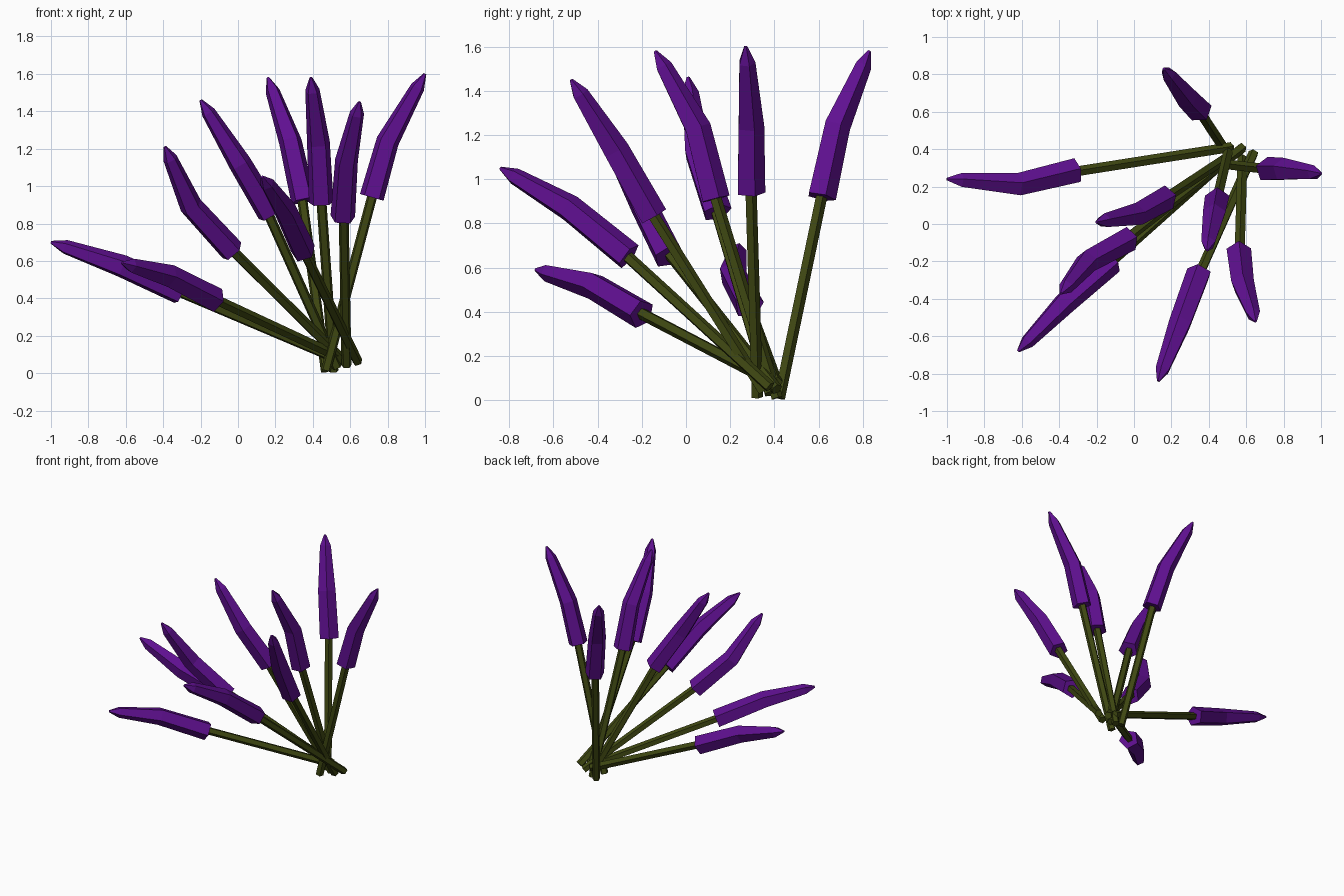
import bpy, bmesh
from mathutils import Vector

if "Cube" in bpy.data.objects:
    bpy.data.objects.remove(bpy.data.objects["Cube"])

SIDES = 5

def material(name, rgb):
    m = bpy.data.materials.new(name)
    m.diffuse_color = (*rgb, 1)
    m.use_nodes = True
    m.node_tree.nodes["Principled BSDF"].inputs["Base Color"].default_value = m.diffuse_color
    return m

purple = material("purple", (0.115, 0.005, 0.28))
green = material("stem_green", (0.05, 0.065, 0.006))

def tube(name, points, radii, mat):
    """Flat-faced five-sided tube swept through points, capped at both ends."""
    pts = [Vector(p) for p in points]
    bm = bmesh.new()
    rings = []
    quat = None
    last = None
    for i, (p, r) in enumerate(zip(pts, radii)):
        if i == 0:
            d = pts[1] - p
        elif i == len(pts) - 1:
            d = p - pts[i - 1]
        else:
            d = (p - pts[i - 1]).normalized() + (pts[i + 1] - p).normalized()
        d.normalize()
        step = Vector((0, 0, 1)).rotation_difference(d) if quat is None else last.rotation_difference(d)
        quat = step if quat is None else step @ quat
        last = d
        c = bmesh.ops.create_circle(bm, segments=SIDES, radius=r)["verts"]
        for v in c:
            v.co = p + quat @ v.co
        rings.append(c)
    for a, b in zip(rings, rings[1:]):
        for k in range(SIDES):
            n = (k + 1) % SIDES
            bm.faces.new((a[k], a[n], b[n], b[k]))
    bm.faces.new(rings[0])
    bm.faces.new(rings[-1])
    bmesh.ops.recalc_face_normals(bm, faces=bm.faces)
    me = bpy.data.meshes.new(name)
    bm.to_mesh(me)
    bm.free()
    me.materials.append(mat)
    ob = bpy.data.objects.new(name, me)
    bpy.context.collection.objects.link(ob)

# each sprig: stem base, flower start, flower bend, flower tip
sprigs = [
    ((0.52, 0.41, 0.08), (-0.31, 0.285, 0.43), (-0.62, 0.21, 0.57), (-1.00, 0.24, 0.70)),
    ((0.53, 0.38, 0.09), (-0.12, -0.20, 0.39), (-0.37, -0.42, 0.52), (-0.62, -0.68, 0.59)),
    ((0.58, 0.41, 0.05), (-0.03, -0.08, 0.65), (-0.25, -0.20, 0.89), (-0.39, -0.37, 1.21)),
    ((0.53, 0.38, 0.03), (0.17, 0.14, 0.85), (0.01, 0.05, 1.12), (-0.20, 0.01, 1.46)),
    ((0.47, 0.42, 0.01), (0.35, 0.61, 0.92), (0.28, 0.68, 1.24), (0.16, 0.83, 1.58)),
    ((0.51, 0.41, 0.01), (0.445, 0.13, 0.91), (0.43, 0.05, 1.23), (0.39, -0.14, 1.58)),
    ((0.58, 0.35, 0.04), (0.56, -0.15, 0.83), (0.58, -0.32, 1.13), (0.65, -0.52, 1.45)),
    ((0.47, 0.32, 0.015), (0.715, 0.29, 0.94), (0.80, 0.29, 1.24), (1.00, 0.27, 1.60)),
    ((0.64, 0.38, 0.06), (0.35, -0.26, 0.65), (0.25, -0.53, 0.87), (0.13, -0.84, 1.05)),
]

for i, (base, start, bend, tip) in enumerate(sprigs, 1):
    start_v, bend_v, tip_v = Vector(start), Vector(bend), Vector(tip)
    # stem reaches a little way into the flower head
    tube(f"stem_{i}", [base, start_v.lerp(bend_v, 0.2)], [0.028, 0.028], green)
    # bent flower head tapering to a point
    tube(f"flower_{i}", [start, bend, bend_v.lerp(tip_v, 0.8), tip],
         [0.069, 0.064, 0.04, 0.008], purple)
